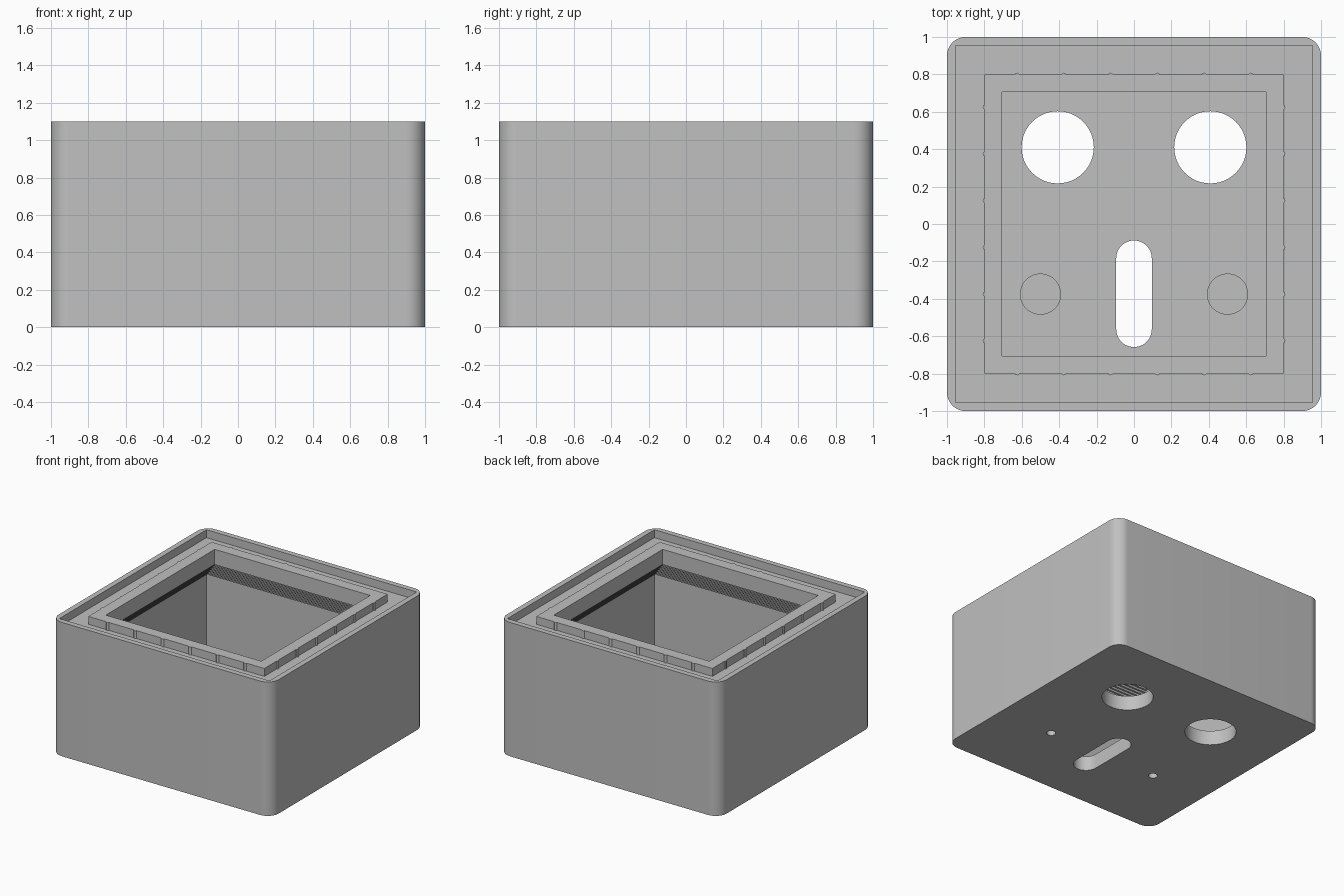
import bpy, bmesh, math
from mathutils import Matrix

cube = bpy.data.objects.get("Cube")
if cube:
    bpy.data.objects.remove(cube, do_unlink=True)

HEIGHT, FLOOR, LEDGE = 1.10, 0.12, 1.035
WALL, RING, OPENING = 0.955, 0.80, 0.707   # half widths
LIP_BOTTOM, STEPS = 0.975, 16

grey = bpy.data.materials.new("plain grey")
grey.use_nodes = True
colour = (0.53, 0.53, 0.53, 1)
grey.diffuse_color = colour
grey.node_tree.nodes["Principled BSDF"].inputs["Base Color"].default_value = colour


def finish(name, bm):
    bmesh.ops.recalc_face_normals(bm, faces=bm.faces)
    mesh = bpy.data.meshes.new(name)
    bm.to_mesh(mesh)
    bm.free()
    mesh.materials.append(grey)
    obj = bpy.data.objects.new(name, mesh)
    bpy.context.collection.objects.link(obj)
    return obj


def square_stack(name, profile, closed=False):
    """Skin square loops given as (half width, height)."""
    bm = bmesh.new()
    signs = ((-1, -1), (1, -1), (1, 1), (-1, 1))
    loops = [[bm.verts.new((sx * h, sy * h, z)) for sx, sy in signs] for h, z in profile]
    pairs = list(zip(loops, loops[1:]))
    if closed:
        pairs.append((loops[-1], loops[0]))
    else:
        bm.faces.new(loops[0])
        bm.faces.new(loops[-1])
    for a, b in pairs:
        for i in range(4):
            j = (i + 1) % 4
            bm.faces.new((a[i], a[j], b[j], b[i]))
    return finish(name, bm)


def prism(name, outline, z0, z1):
    """Extrude a flat outline upward."""
    bm = bmesh.new()
    face = bm.faces.new([bm.verts.new((x, y, z0)) for x, y in outline])
    ext = bmesh.ops.extrude_face_region(bm, geom=[face])
    verts = [v for v in ext["geom"] if isinstance(v, bmesh.types.BMVert)]
    bmesh.ops.translate(bm, verts=verts, vec=(0, 0, z1 - z0))
    return finish(name, bm)


def rounded(cx, cy, hx, hy, r, n=12):
    """Rounded rectangle outline; hx and hy locate the arc centres."""
    pts = []
    for q, (sx, sy) in enumerate(((1, 1), (-1, 1), (-1, -1), (1, -1))):
        for k in range(n + 1):
            a = (q + k / n) * math.pi / 2
            p = (cx + sx * hx + r * math.cos(a), cy + sy * hy + r * math.sin(a))
            if not any(math.dist(p, o) < 1e-5 for o in pts):
                pts.append(p)
    return pts


def cut(target, cutter):
    mod = target.modifiers.new("cut", "BOOLEAN")
    mod.operation = "DIFFERENCE"
    mod.solver = "EXACT"
    mod.object = cutter
    bpy.context.view_layer.objects.active = target
    bpy.ops.object.modifier_apply(modifier=mod.name)
    bpy.data.objects.remove(cutter, do_unlink=True)


def smooth(obj):
    bpy.ops.object.select_all(action="DESELECT")
    obj.select_set(True)
    bpy.context.view_layer.objects.active = obj
    bpy.ops.object.shade_smooth_by_angle(angle=math.radians(30))


# Outer block with rounded vertical corners
body = prism("housing", rounded(0, 0, 0.9, 0.9, 0.1), 0, HEIGHT)

# Hollow interior with a stepped overhang carrying the lip
step = (WALL - OPENING) / STEPS
inner = [(WALL, FLOOR)]
z = LIP_BOTTOM - step * (STEPS - 1)
for i in range(STEPS):
    inner += [(WALL - i * step, z + i * step), (WALL - (i + 1) * step, z + i * step)]
inner.append((OPENING, HEIGHT + 0.1))
cut(body, square_stack("cavity_cutter", inner))

# Channel between the outer rim and the raised ring
top = HEIGHT + 0.1
cut(body, square_stack("channel_cutter",
                       [(WALL, LEDGE), (WALL, top), (RING, top), (RING, LEDGE)], True))

# Floor openings: two round holes, a slot and two screw holes
holes = [(-0.408, 0.41, 0, 0.193), (0.408, 0.41, 0, 0.193),
         (0, -0.373, 0.19, 0.095), (-0.5, -0.375, 0, 0.034), (0.5, -0.375, 0, 0.034)]
for x, y, hy, r in holes:
    cut(body, prism("hole_cutter", rounded(x, y, 0, hy, r), -0.1, FLOOR + 0.05))
smooth(body)

# Screw bosses standing on the floor
for side, x in (("right", -0.5), ("left", 0.5)):
    smooth(prism(side + "_screw_boss", rounded(x, -0.375, 0, 0, 0.11), FLOOR, FLOOR + 0.2))

# Small upright grip ribs around the raised ring
bm = bmesh.new()
for quarter in range(4):
    turn = Matrix.Rotation(quarter * math.pi / 2, 4, "Z")
    for k in range(6):
        place = Matrix.Translation((-0.625 + k * 0.25, RING - 0.005, (LEDGE + HEIGHT) / 2))
        bmesh.ops.create_cone(bm, cap_ends=True, segments=12, radius1=0.014, radius2=0.014,
                              depth=HEIGHT - LEDGE, matrix=turn @ place)
smooth(finish("ring_ribs", bm))
